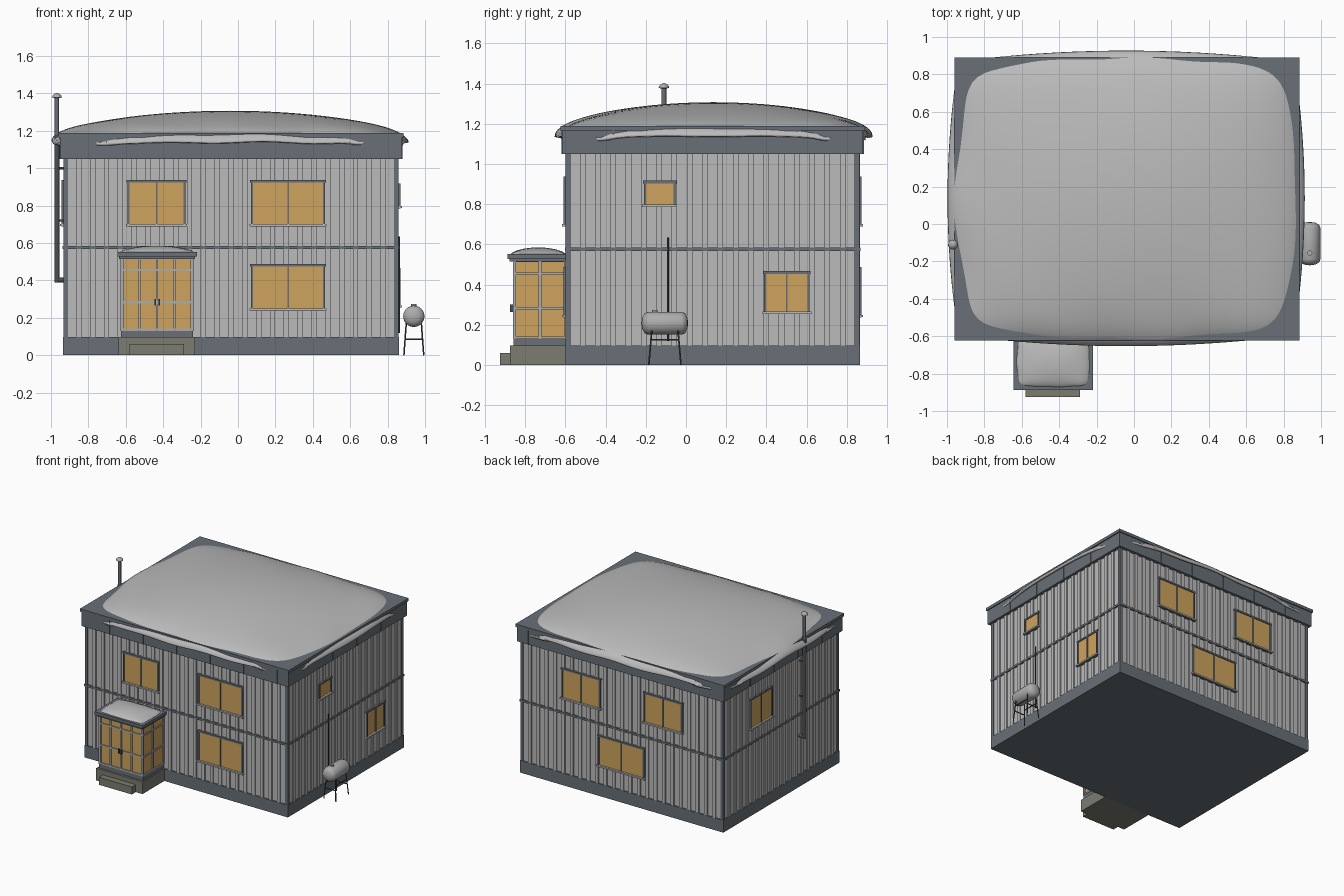
import bpy, bmesh, math
from mathutils import Vector

if "Cube" in bpy.data.objects:
    bpy.data.objects.remove(bpy.data.objects["Cube"])


def material(name, r, g, b):
    m = bpy.data.materials.new(name)
    m.use_nodes = True
    m.diffuse_color = (r, g, b, 1)
    m.node_tree.nodes["Principled BSDF"].inputs["Base Color"].default_value = (r, g, b, 1)
    return m


SIDING = material("pale siding", .5, .5, .5)
SNOW = material("snow", .5, .5, .5)
TRIM = material("slate trim", .14, .16, .185)
GLASS = material("warm glass", .62, .37, .11)
STONE = material("porch stone", .2, .2, .165)
METAL = material("tank metal", .42, .42, .42)
IRON = material("dark iron", .07, .075, .085)


def finish(name, bm, mat, smooth=False):
    bmesh.ops.recalc_face_normals(bm, faces=bm.faces)
    me = bpy.data.meshes.new(name)
    bm.to_mesh(me)
    bm.free()
    me.materials.append(mat)
    ob = bpy.data.objects.new(name, me)
    bpy.context.collection.objects.link(ob)
    if smooth:
        bpy.ops.object.select_all(action='DESELECT')
        ob.select_set(True)
        bpy.context.view_layer.objects.active = ob
        bpy.ops.object.shade_smooth_by_angle(angle=math.radians(40))
    return ob


def boxes(name, mat, *extents):
    """One object from boxes given as x0, x1, y0, y1, z0, z1."""
    bm = bmesh.new()
    for x0, x1, y0, y1, z0, z1 in extents:
        vs = bmesh.ops.create_cube(bm, size=1)["verts"]
        for v in vs:
            v.co = ((x0 + x1) / 2 + v.co.x * (x1 - x0), (y0 + y1) / 2 + v.co.y * (y1 - y0),
                    (z0 + z1) / 2 + v.co.z * (z1 - z0))
    return finish(name, bm, mat)


def rods(name, mat, radius, *ends, sides=12):
    """One object from straight rods between pairs of points."""
    bm = bmesh.new()
    for a, b in ends:
        a, b = Vector(a), Vector(b)
        vs = bmesh.ops.create_cone(bm, cap_ends=True, segments=sides, radius1=radius,
                                   radius2=radius, depth=(b - a).length)["verts"]
        turn = (b - a).to_track_quat('Z', 'Y')
        for v in vs:
            v.co = turn @ v.co + (a + b) / 2
    return finish(name, bm, mat, True)


def lathe(name, mat, profile, centre, axis='Z', sides=24):
    """Solid of revolution from (radius, height) points."""
    bm = bmesh.new()
    vs = [bm.verts.new((r, 0, h)) for r, h in profile]
    es = [bm.edges.new(p) for p in zip(vs, vs[1:])]
    bmesh.ops.spin(bm, geom=vs + es, cent=(0, 0, 0), axis=(0, 0, 1), angle=math.tau, steps=sides)
    bmesh.ops.remove_doubles(bm, verts=bm.verts, dist=1e-5)
    turn = Vector((0, 1, 0)).to_track_quat('Z', 'Y') if axis == 'Y' else Vector((0, 0, 1)).to_track_quat('Z', 'Y')
    for v in bm.verts:
        v.co = turn @ v.co + Vector(centre)
    return finish(name, bm, mat, True)


def snow_cap(name, cx, cy, hx, hy, bulge, z, edge, dome, wave, n=48):
    """Soft pillow of snow whose sides swell out between the corners."""
    bm = bmesh.new()
    bmesh.ops.create_grid(bm, x_segments=n, y_segments=n, size=1)
    for p in bm.verts:
        u, v = (math.sin(c * math.pi / 2) for c in p.co.xy)
        r = min(1, (u ** 10 + v ** 10) ** .1)
        w = wave * (math.sin(6 * u + 1) * math.cos(5 * v) + .6 * math.sin(11 * u + 7 * v))
        p.co = (cx + u * (hx - bulge * v * v), cy + v * (hy - bulge * u * u),
                z + edge * math.sqrt(1 - r ** 8) + dome * (1 - u * u) * (1 - v * v) + w * r ** 4)
    ob = finish(name, bm, SNOW, True)
    mod = ob.modifiers.new("thickness", 'SOLIDIFY')
    mod.thickness, mod.offset = .016, -1
    return ob


# House shell
X0, X1, Y0, Y1 = -.925, .85, -.59, .855


def shell(grow, z0, z1):
    return (X0 - grow, X1 + grow, Y0 - grow, Y1 + grow, z0, z1)


boxes("walls", SIDING, shell(0, .05, 1.1))
boxes("plinth", TRIM, shell(.01, 0, .097))
boxes("floor_belt", TRIM, shell(.012, .568, .585))
boxes("roof_fascia", TRIM, shell(.026, 1.05, 1.17), shell(.034, 1.165, 1.188))
boxes("corner_boards", TRIM, *[(x - .012, x + .012, y - .012, y + .012, .09, 1.06)
                              for x in (X0 + .004, X1 - .004) for y in (Y0 + .004, Y1 - .004)])


def on_wall(wall, a0, a1, d0, d1, z0, z1):
    """Box on a wall: a runs along it, d outwards from it."""
    if wall == "front":
        return (a0, a1, Y0 - d1, Y0 - d0, z0, z1)
    if wall == "back":
        return (a0, a1, Y1 + d0, Y1 + d1, z0, z1)
    if wall == "left":
        return (X1 + d0, X1 + d1, a0, a1, z0, z1)
    return (X0 - d1, X0 - d0, a0, a1, z0, z1)


# Siding battens and fascia seams
for wall in ("front", "back", "left", "right"):
    lo, hi = (X0, X1) if wall in ("front", "back") else (Y0, Y1)
    count = round((hi - lo) / .075)
    spots = [lo + (hi - lo) * i / count for i in range(1, count)]
    boxes(wall + "_battens", SIDING, *[on_wall(wall, a - .014, a + .014, -.01, .009, .09, 1.06) for a in spots])
    boxes(wall + "_fascia_seams", TRIM, *[on_wall(wall, a - .003, a + .003, .02, .03, 1.05, 1.17)
                                          for a in spots[2::4]])


# Windows
def window(name, wall, a0, a1, z0, z1, panes=2):
    t = .011
    boxes(name + "_glass", GLASS, on_wall(wall, a0 + t, a1 - t, 0, .011, z0 + t, z1 - t))
    bars = [(a0, a0 + t, z0, z1), (a1 - t, a1, z0, z1), (a0 - .005, a1 + .005, z1 - t, z1 + .002),
            (a0 - .005, a1 + .005, z0, z0 + .008)]
    if panes == 2:
        m = (a0 + a1) / 2
        bars.append((m - .004, m + .004, z0, z1))
    boxes(name + "_frame", TRIM, *[on_wall(wall, p, q, 0, .018, r, s) for p, q, r, s in bars])
    boxes(name + "_snowy_sill", SNOW, on_wall(wall, a0 - .008, a1 + .008, 0, .026, z0 + .002, z0 + .014))


UP, LOW = (.688, .935), (.236, .485)
window("front_upper_window_a", "front", -.59, -.28, *UP)
window("front_upper_window_b", "front", .07, .465, *UP)
window("front_lower_window", "front", .07, .465, *LOW)
window("back_upper_window_a", "back", .15, .49, *UP)
window("back_upper_window_b", "back", -.575, -.235, *UP)
window("back_lower_window", "back", -.24, .17, *LOW)
window("left_small_window", "left", -.21, -.052, .785, .915, 1)
window("left_lower_window", "left", .388, .615, .253, .465)
window("right_upper_window", "right", .25, .53, *UP)

# Roof snow
snow_cap("roof_snow", -.042, .137, .955, .79, .058, 1.137, .07, .1, .007)

# Glazed porch
PX0, PX1, PY = -.625, -.24, -.858
boxes("porch_base", STONE, (-.64, -.23, -.875, Y0, 0, .097))
boxes("porch_step", STONE, (-.58, -.29, -.925, -.87, 0, .06))
boxes("porch_sill", TRIM, (PX0, PX1, PY, Y0, .095, .13))
boxes("porch_glass", GLASS, (PX0 + .006, PX1 - .006, PY + .006, Y0, .13, .53))
bars = []
for i in range(5):
    x = PX0 + .006 + (PX1 - PX0 - .012) * i / 4
    w = .009 if i in (0, 4) else .006
    bars.append((x - w, x + w, PY - .003, PY + .012, .13, .53))
for x in (PX0, PX1):
    bars += [(x - .004, x + .004, y - .007, y + .007, .13, .53) for y in (PY + .005, -.726, Y0 - .006)]
for z in (.137, .283, .455, .518):
    bars += [(PX0, PX1, PY - .002, PY + .01, z - .006, z + .006)]
    bars += [(x - .003, x + .003, PY, Y0, z - .006, z + .006) for x in (PX0, PX1)]
boxes("porch_glazing_bars", METAL, *bars)
boxes("porch_door_handles", IRON, *[(x - .004, x + .004, PY - .016, PY, .265, .3) for x in (-.443, -.422)])
boxes("porch_roof", TRIM, (-.645, -.22, -.888, Y0, .528, .552), (-.636, -.229, -.877, Y0, .515, .53))
snow_cap("porch_snow", -.432, -.735, .202, .142, .008, .538, .022, .025, .002, 24)

# Flue pipe on the right wall
FX, FY = -.968, -.11
rods("flue_lower", IRON, .014, ((FX, FY, .39), (FX, FY, 1.18)), ((FX, FY, .402), (X0, FY, .402)), sides=16)
rods("flue_upper", TRIM, .012, ((FX, FY, 1.17), (FX, FY, 1.375)), sides=16)
rods("flue_brackets", IRON, .006, *[((FX, FY, z), (X0, FY, z)) for z in (.72, 1.0)])
lathe("flue_cap", METAL, [(0, 1.373), (.026, 1.378), (.024, 1.388), (.012, 1.398), (0, 1.402)], (FX, FY, 0))

# Fuel tank on its stand
TX, TY, TZ, R = .94, -.105, .208, .057
lathe("fuel_tank", METAL, [(0, -.116), (.03, -.112), (.05, -.1), (R, -.083), (R, .083),
                           (.05, .1), (.03, .112), (0, .116)], (TX, TY, TZ), 'Y')
rods("tank_filler", METAL, .014, ((TX, TY - .05, TZ + .04), (TX, TY - .05, TZ + .065)))
legs = [((TX + s * .04, TY + t * .065, .175), (TX + s * .053, TY + t * .08, 0)) for s in (-1, 1) for t in (-1, 1)]
braces = [((TX - .047, TY + t * .072, .085), (TX + .047, TY + t * .072, .085)) for t in (-1, 1)]
braces += [((TX + s * .045, TY - .068, .125), (TX + s * .045, TY + .068, .125)) for s in (-1, 1)]
rods("tank_stand", IRON, .004, *legs, *braces, sides=8)
rods("wall_vent_pipe", IRON, .005, ((X1 + .012, -.09, .12), (X1 + .012, -.09, .635)), sides=8)
